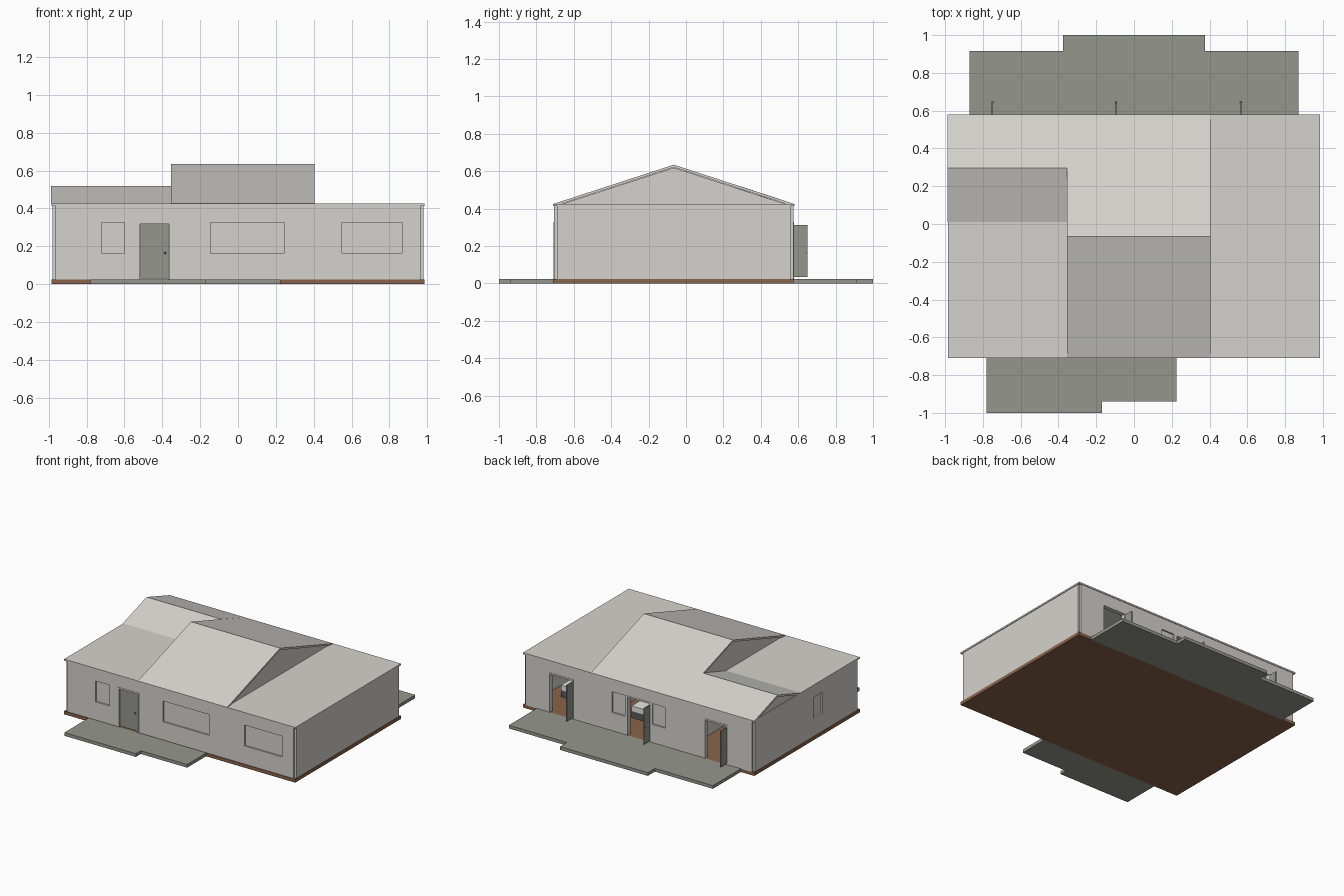
import bpy
import bmesh
from mathutils import Matrix, Vector

old = bpy.data.objects.get("Cube")
if old:
    bpy.data.objects.remove(old, do_unlink=True)


def material(name, r, g, b):
    m = bpy.data.materials.new(name)
    m.use_nodes = True
    m.diffuse_color = (r, g, b, 1)
    m.node_tree.nodes["Principled BSDF"].inputs["Base Color"].default_value = (r, g, b, 1)
    return m


PLASTER = material("pale plaster", 0.66, 0.65, 0.61)
STONE = material("grey stone", 0.30, 0.31, 0.265)
WOOD = material("brown timber", 0.25, 0.125, 0.07)
WHITE = material("white linen", 0.80, 0.80, 0.80)
METAL = material("dark metal", 0.10, 0.10, 0.10)


def finish(name, bm, mat):
    bmesh.ops.recalc_face_normals(bm, faces=bm.faces)
    mesh = bpy.data.meshes.new(name)
    bm.to_mesh(mesh)
    bm.free()
    mesh.materials.append(mat)
    ob = bpy.data.objects.new(name, mesh)
    bpy.context.collection.objects.link(ob)
    return ob


def add_box(bm, x, y, z):
    size = [b - a for a, b in (x, y, z)]
    mid = [(a + b) / 2 for a, b in (x, y, z)]
    mat = Matrix.Translation(mid) @ Matrix.Diagonal((*size, 1))
    bmesh.ops.create_cube(bm, size=1, matrix=mat)


def box(name, x, y, z, mat):
    bm = bmesh.new()
    add_box(bm, x, y, z)
    return finish(name, bm, mat)


def prism(name, outline, direction, mat):
    """Extrude a closed outline along a direction."""
    bm = bmesh.new()
    face = bm.faces.new([bm.verts.new(p) for p in outline])
    new = bmesh.ops.extrude_face_region(bm, geom=[face])["geom"]
    bmesh.ops.translate(bm, vec=Vector(direction),
                        verts=[v for v in new if isinstance(v, bmesh.types.BMVert)])
    return finish(name, bm, mat)


def cut(ob, boxes):
    """Cut box-shaped openings out of a wall."""
    bm = bmesh.new()
    for b in boxes:
        add_box(bm, *b)
    cutter = finish("opening_cutter", bm, PLASTER)
    cutter.hide_render = True
    mod = ob.modifiers.new("openings", "BOOLEAN")
    mod.object = cutter
    mod.solver = "EXACT"
    bpy.context.view_layer.objects.active = ob
    bpy.ops.object.modifier_apply(modifier=mod.name)
    bpy.data.objects.remove(cutter, do_unlink=True)


FLOOR, EAVE = 0.025, 0.425
FRONT, BACK, SIDE = -0.705, 0.575, 0.98
STEP, THICK, RECESS = 0.015, 0.03, 0.012
WINDOW_Z = (0.165, 0.325)
DOOR_Z = (FLOOR - 0.01, 0.33)

# Ground slab and paving
box("floor_slab", (-0.985, 0.985), (-0.71, BACK), (0, FLOOR), WOOD)
prism("front_patio", [(-0.78, -0.71, 0), (-0.78, -1, 0), (-0.17, -1, 0),
                      (-0.17, -0.94, 0), (0.225, -0.94, 0), (0.225, -0.71, 0)],
      (0, 0, FLOOR), STONE)
half = [(0.87, BACK), (0.87, 0.915), (0.375, 0.915), (0.375, 1)]
prism("back_patio", [(x, y, 0) for x, y in half] +
      [(-x, y, 0) for x, y in reversed(half)], (0, 0, FLOOR), STONE)

# Outer walls, leaving a small notch at each corner
wall_z = (FLOOR, EAVE - 0.005)
front_wall = box("front_wall", (STEP - SIDE, SIDE - STEP), (FRONT, FRONT + THICK), wall_z, PLASTER)
back_wall = box("back_wall", (STEP - SIDE, SIDE - STEP), (BACK - THICK, BACK), wall_z, PLASTER)
side_y = (FRONT + STEP, BACK - STEP)
right_wall = box("right_wall", (-SIDE, THICK - SIDE), side_y, wall_z, PLASTER)
left_wall = box("left_wall", (SIDE - THICK, SIDE), side_y, wall_z, PLASTER)

# Recessed windows and door openings
FRONT_DOOR = (-0.53, -0.352)
BACK_DOORS = [(-0.757, -0.555), (-0.102, 0.105), (0.558, 0.77)]
cut(front_wall,
    [(w, (FRONT - 0.05, FRONT + RECESS), WINDOW_Z)
     for w in ((-0.72, -0.60), (-0.145, 0.245), (0.55, 0.867))] +
    [(FRONT_DOOR, (FRONT - 0.05, FRONT + 0.05), DOOR_Z)])
cut(back_wall,
    [(w, (BACK - RECESS, BACK + 0.05), WINDOW_Z)
     for w in ((-0.227, -0.115), (0.118, 0.227))] +
    [(d, (BACK - 0.05, BACK + 0.05), DOOR_Z) for d in BACK_DOORS])
cut(right_wall, [((-SIDE - 0.05, RECESS - SIDE), (-0.26, -0.15), WINDOW_Z)])


def door_frame(name, x, y):
    w = 0.012
    bm = bmesh.new()
    for a in (x[0], x[1] - w):
        add_box(bm, (a, a + w), y, (FLOOR, DOOR_Z[1]))
    add_box(bm, x, y, (DOOR_Z[1] - w, DOOR_Z[1]))
    return finish(name, bm, PLASTER)


def knob(name, x, y, z):
    bm = bmesh.new()
    bmesh.ops.create_uvsphere(bm, u_segments=12, v_segments=8, radius=0.006,
                              matrix=Matrix.Translation((x, y, z)))
    ob = finish(name, bm, METAL)
    for p in ob.data.polygons:
        p.use_smooth = True


# Closed front door
door_frame("front_door_frame", FRONT_DOOR, (FRONT - 0.003, FRONT + THICK))
box("front_door", (-0.516, -0.366), (FRONT + 0.008, FRONT + 0.016), (0.03, 0.317), STONE)
knob("front_door_knob", -0.385, FRONT + 0.004, 0.165)

# Back doors standing open at right angles to the wall
for i, d in enumerate(BACK_DOORS, 1):
    door_frame(f"back_door_frame_{i}", d, (BACK - THICK, BACK + 0.003))
    hinge = d[0] + 0.007
    box(f"back_door_{i}", (hinge - 0.004, hinge + 0.004), (BACK - 0.01, 0.65), (0.035, 0.312), STONE)
    knob(f"back_door_knob_{i}", hinge, 0.643, 0.165)

# Flat roof
box("flat_roof", (-0.985, 0.985), (-0.71, BACK + 0.004), (EAVE - 0.012, EAVE), PLASTER)


def gable_roof(name, x, y0, ridge_y, ridge_z, y1):
    """Thin pitched sheet over a solid gable set slightly in from its ends."""
    t, inset = 0.014, 0.008
    outer = [(y0, EAVE), (ridge_y, ridge_z), (y1, EAVE)]
    low = [(y1 - 3 * t, EAVE), (ridge_y, ridge_z - t), (y0 + 3 * t, EAVE)]
    prism(name + "_roof", [(x[0], y, z) for y, z in outer + low], (x[1] - x[0], 0, 0), PLASTER)
    inner = [(y, z - 0.002) for y, z in low]
    prism(name + "_gable", [(x[0] + inset, y, z) for y, z in inner],
          (x[1] - x[0] - 2 * inset, 0, 0), PLASTER)


gable_roof("main", (-0.355, 0.405), -0.71, -0.065, 0.635, BACK + 0.004)
gable_roof("wing", (-0.988, -0.35), 0.01, 0.297, 0.518, BACK + 0.004)

# Rooms glimpsed through the open doors
inside = (FRONT + THICK, BACK - THICK)
for name, x in (("right_partition", -0.36), ("left_partition", 0.40)):
    box(name, (x - 0.008, x + 0.008), inside, wall_z, PLASTER)
box("middle_partition", (-0.95, 0.95), (-0.10, -0.085), wall_z, PLASTER)
for name, x in (("left_bed", 0.62), ("middle_sofa", 0.02)):
    box(name + "_base", (x, x + 0.22), (0.02, 0.32), (FLOOR, 0.075), METAL)
    box(name + "_cushion", (x, x + 0.22), (0.02, 0.32), (0.075, 0.115), WHITE)
    box(name + "_back", (x, x + 0.22), (-0.01, 0.02), (FLOOR, 0.17), WHITE)
